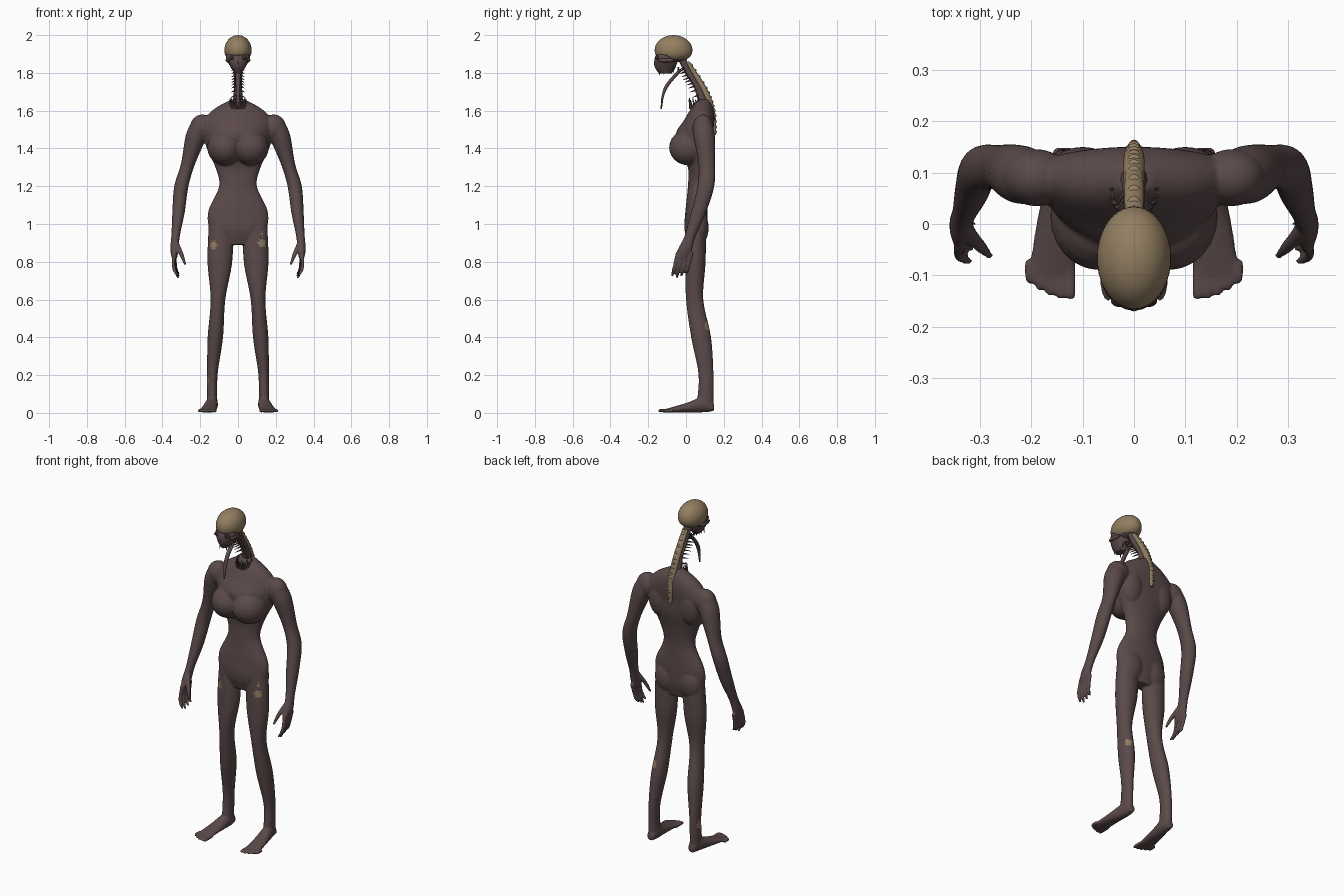
import bpy, bmesh, math
from mathutils import Vector, Matrix

cube = bpy.data.objects.get("Cube")
if cube:
    bpy.data.objects.remove(cube, do_unlink=True)


def material(name, red, green, blue):
    mat = bpy.data.materials.new(name)
    mat.use_nodes = True
    mat.diffuse_color = (red, green, blue, 1)
    mat.node_tree.nodes["Principled BSDF"].inputs["Base Color"].default_value = mat.diffuse_color
    return mat


FLESH = material("dried flesh", 0.105, 0.068, 0.068)
BONE = material("old bone", 0.29, 0.21, 0.12)
DARK = material("hollow dark", 0.04, 0.02, 0.02)


def ring(level, x=0.0, other=0.0, wide=0.01, deep=None, bend=0.0):
    """Elliptical cross-section; bend pushes its two sides backwards."""
    return Vector((level, x, other, wide, wide if deep is None else deep, bend))


def smooth_rings(rings, steps=5):
    """Catmull-Rom interpolation between cross-sections."""
    result = []
    padded = [rings[0], *rings, rings[-1]]
    for before, start, end, after in zip(padded, padded[1:], padded[2:], padded[3:]):
        for step in range(steps):
            t = step / steps
            slope_in, slope_out = (end - before) / 2, (after - start) / 2
            rise = end - start
            result.append(start + slope_in * t + (rise * 3 - slope_in * 2 - slope_out) * t * t
                          + (slope_in + slope_out - rise * 2) * t ** 3)
    return result + [rings[-1]]


def loft(bm, rings, upright=True, sides=20):
    """Closed skin through cross-sections stacked along z, or along y if not upright."""
    loops = []
    for level, x, other, wide, deep, bend in smooth_rings(rings):
        loop = []
        for k in range(sides):
            cos, sin = math.cos(math.tau * k / sides), math.sin(math.tau * k / sides)
            across, out = x + wide * cos, other + deep * sin + bend * cos * cos
            loop.append(bm.verts.new((across, out, level) if upright else (across, level, out)))
        loops.append(loop)
    faces = [bm.faces.new(loops[0]), bm.faces.new(loops[-1])]
    for low, high in zip(loops, loops[1:]):
        for k in range(sides):
            after = (k + 1) % sides
            faces.append(bm.faces.new((low[k], low[after], high[after], high[k])))
    bmesh.ops.recalc_face_normals(bm, faces=faces)


def ball(bm, center, radii, segments=24):
    bmesh.ops.create_uvsphere(bm, u_segments=segments, v_segments=segments // 2, radius=1,
                              matrix=Matrix.Translation(center) @ Matrix.Diagonal((*radii, 1)))


def spike(bm, base, direction, radius=0.006):
    direction = Vector(direction)
    turn = direction.to_track_quat("Z", "Y").to_matrix().to_4x4()
    bmesh.ops.create_cone(bm, cap_ends=True, segments=6, radius1=radius, radius2=radius / 6,
                          depth=direction.length,
                          matrix=Matrix.Translation(Vector(base) + direction / 2) @ turn)


def mirror(bm):
    """Copy everything built so far to the other side."""
    copy = bmesh.ops.duplicate(bm, geom=bm.verts[:] + bm.edges[:] + bm.faces[:])["geom"]
    verts = [item for item in copy if isinstance(item, bmesh.types.BMVert)]
    faces = [item for item in copy if isinstance(item, bmesh.types.BMFace)]
    bmesh.ops.scale(bm, vec=(-1, 1, 1), verts=verts)
    bmesh.ops.reverse_faces(bm, faces=faces)


def finish(bm, name, *materials):
    mesh = bpy.data.meshes.new(name)
    bm.to_mesh(mesh)
    bm.free()
    part = bpy.data.objects.new(name, mesh)
    bpy.context.collection.objects.link(part)
    for mat in materials:
        mesh.materials.append(mat)
    bpy.ops.object.select_all(action="DESELECT")
    part.select_set(True)
    bpy.context.view_layer.objects.active = part
    bpy.ops.object.shade_smooth_by_angle(angle=math.radians(50))
    return part


# Left leg
bm = bmesh.new()
loft(bm, [ring(1, x=0.09, other=0.055, wide=0.065, deep=0.05),
          ring(0.8, x=0.096, other=0.05, wide=0.066, deep=0.054),
          ring(0.6, x=0.106, other=0.046, wide=0.039, deep=0.046),
          ring(0.4, x=0.12, other=0.08, wide=0.041, deep=0.053),
          ring(0.2, x=0.136, other=0.106, wide=0.028, deep=0.04),
          ring(0.04, x=0.137, other=0.1, wide=0.028, deep=0.045)])

# Left foot and toes
loft(bm, [ring(0.148, x=0.136, other=0.03, wide=0.02),
          ring(0.1, x=0.137, other=0.045, wide=0.031, deep=0.042),
          ring(0, x=0.15, other=0.027, wide=0.04, deep=0.025),
          ring(-0.11, x=0.162, other=0.011, wide=0.046, deep=0.009)], upright=False)
for toe in range(5):
    x, tip = 0.123 + 0.02 * toe, 0.002 * toe * toe - 0.148
    loft(bm, [ring(-0.07, x, 0.012), ring(tip + 0.015, x, 0.012), ring(tip, x, 0.01, wide=0.006)],
         upright=False, sides=10)

# Left arm and palm
loft(bm, [ring(1.54, x=0.2, other=0.09, wide=0.045),
          ring(1.47, x=0.22, other=0.096, wide=0.057),
          ring(1.32, x=0.264, other=0.11, wide=0.038, deep=0.044),
          ring(1.2, x=0.3, other=0.105, wide=0.038, deep=0.045),
          ring(1.06, x=0.315, other=0.066, wide=0.033, deep=0.04),
          ring(0.94, x=0.33, other=0.023, wide=0.023, deep=0.03),
          ring(0.87, x=0.337, other=-0.004, wide=0.022, deep=0.037),
          ring(0.82, x=0.336, other=-0.02, wide=0.015, deep=0.036)])

# Left fingers and thumb
for finger in range(4):
    y, curl = 0.024 * finger - 0.057, 0.003 * finger
    loft(bm, [ring(0.85, x=0.337, other=y + 0.015, wide=0.012),
              ring(0.79, x=0.342 - curl, other=y),
              ring(0.75, x=0.334 - curl, other=y - 0.01),
              ring(0.71 + 0.012 * abs(finger - 1), x=0.317 - curl, other=y - 0.016, wide=0.006)],
         sides=10)
loft(bm, [ring(0.9, x=0.328, other=-0.01, wide=0.016), ring(0.84, x=0.3, other=-0.042, wide=0.013),
          ring(0.785, x=0.28, other=-0.062, wide=0.007)], sides=10)

# Left rib lobe, shoulder blade, shoulder and buttock
ball(bm, center=(0.068, 0.015, 1.405), radii=(0.095, 0.105, 0.095))
ball(bm, center=(0.1, 0.1, 1.46), radii=(0.07, 0.05, 0.11))
ball(bm, center=(0.19, 0.09, 1.51), radii=(0.065, 0.056, 0.07))
ball(bm, center=(0.075, 0.07, 0.98), radii=(0.075, 0.05, 0.09))
mirror(bm)

# Torso with narrow waist, overhanging ribs and sloping shoulders
loft(bm, [ring(0.89, other=0.055, wide=0.09, deep=0.04),
          ring(0.97, other=0.052, wide=0.15, deep=0.06),
          ring(1.07, other=0.055, wide=0.157, deep=0.058),
          ring(1.2, other=0.06, wide=0.1, deep=0.05),
          ring(1.3, other=0.065, wide=0.12, deep=0.055),
          ring(1.4, other=0.055, wide=0.165, deep=0.085, bend=0.02),
          ring(1.48, other=0.045, wide=0.185, deep=0.098, bend=0.045),
          ring(1.55, other=0.07, wide=0.18, deep=0.08, bend=0.02),
          ring(1.61, other=0.085, wide=0.125, deep=0.06),
          ring(1.66, other=0.09, wide=0.035, deep=0.03)], sides=40)

# Fuse the body into one soft skin
body = finish(bm, "body", FLESH, BONE)
fuse = body.modifiers.new("fuse", "REMESH")
fuse.mode, fuse.voxel_size, fuse.use_smooth_shade = "VOXEL", 0.0055, True
soften = body.modifiers.new("soften", "SMOOTH")
soften.iterations = 5
for name in ("fuse", "soften"):
    bpy.ops.object.modifier_apply(modifier=name)
body.data.materials.clear()
for mat in (FLESH, BONE):
    body.data.materials.append(mat)

# Bare bone patches on hips, flank, ankle and calf, each a center and a radius
PATCHES = [(Vector((-0.14, -0.01, 0.89)), 0.03), (Vector((0.135, -0.01, 0.9)), 0.03),
           (Vector((0.137, -0.01, 0.95)), 0.025), (Vector((-0.155, 0.03, 1.36)), 0.03),
           (Vector((-0.165, 0.1, 0.17)), 0.025), (Vector((0.14, 0.12, 0.46)), 0.025)]
for face in body.data.polygons:
    spot = face.center
    ragged = 1 + 0.1 * math.sin(spot.z * 400) + 0.1 * math.sin(spot.x * 500)
    face.material_index = any((spot - center).length < radius * ragged for center, radius in PATCHES)

# Neck column with paired spikes down its front
NECK = [ring(1.87, other=-0.02, wide=0.023), ring(1.79, other=0.02, wide=0.021),
        ring(1.71, other=0.068, wide=0.022), ring(1.56, other=0.12, wide=0.035)]
bm = bmesh.new()
for level, x, y, wide, deep, bend in smooth_rings(NECK)[3:-2]:
    spike(bm, base=(wide * 0.6, y - 0.012, level), direction=(0.022, -0.033, -0.012))
mirror(bm)
loft(bm, NECK, sides=14)

# Frill of torn strips around the neck base
for strip in range(11):
    cos, sin = math.cos(math.pi * strip / 10), math.sin(math.pi * strip / 10)
    spike(bm, base=(0.052 * cos, 0.075 - 0.05 * sin, 1.61),
          direction=(-0.012 * cos, -0.01, 0.06 - 0.012 * (strip % 2)), radius=0.008)
finish(bm, "neck", FLESH)

# Exposed spine with knuckles down the nape to the upper back
SPINE = [ring(1.86, other=0.005, wide=0.018, deep=0.014), ring(1.72, other=0.09, wide=0.02),
         ring(1.6, other=0.137, wide=0.02, deep=0.016), ring(1.47, other=0.15)]
bm = bmesh.new()
loft(bm, SPINE, sides=12)
for level, x, y, wide, deep, bend in smooth_rings(SPINE)[1:-1]:
    ball(bm, center=(x, y + 0.005, level), radii=(wide * 0.8, deep, 0.01), segments=10)
finish(bm, "spine", BONE)

# Cranium, flattened underneath, with bare bone above the brow
bm = bmesh.new()
ball(bm, center=(0, -0.066, 1.92), radii=(0.072, 0.1, 0.08), segments=40)
for vert in bm.verts:
    if vert.co.z < 1.9:
        vert.co.z += (1.9 - vert.co.z) / 4
for face in bm.faces:
    spot = face.calc_center_median()
    face.material_index = spot.z < (1.9 if spot.y < -0.1 else 1.872)
finish(bm, "cranium", BONE, FLESH)

# Cheekbones, hanging teeth and jaw
bm = bmesh.new()
ball(bm, center=(0.05, -0.105, 1.867), radii=(0.016, 0.045, 0.012), segments=14)
for tooth in range(6):
    spike(bm, base=(0.022, 0.024 * tooth - 0.135, 1.83), direction=(0, -0.006, 0.004 * tooth - 0.043))
mirror(bm)
loft(bm, [ring(1.915, other=-0.105, wide=0.05, deep=0.04),
          ring(1.88, other=-0.105, wide=0.063, deep=0.06),
          ring(1.835, other=-0.11, wide=0.042, deep=0.057),
          ring(1.798, other=-0.11, wide=0.02, deep=0.035)])
finish(bm, "face", FLESH)

# Eye sockets and nose hole
bm = bmesh.new()
ball(bm, center=(0.028, -0.148, 1.88), radii=(0.018, 0.014, 0.014), segments=14)
mirror(bm)
ball(bm, center=(0, -0.165, 1.853), radii=(0.008, 0.005, 0.012), segments=10)
finish(bm, "sockets", DARK)

# Long curved tongue
bm = bmesh.new()
loft(bm, [ring(1.815, other=-0.03, wide=0.013), ring(1.74, other=-0.096, wide=0.012),
          ring(1.68, other=-0.122, deep=0.007), ring(1.61, other=-0.131, wide=0.004)], sides=10)
finish(bm, "tongue", FLESH)
